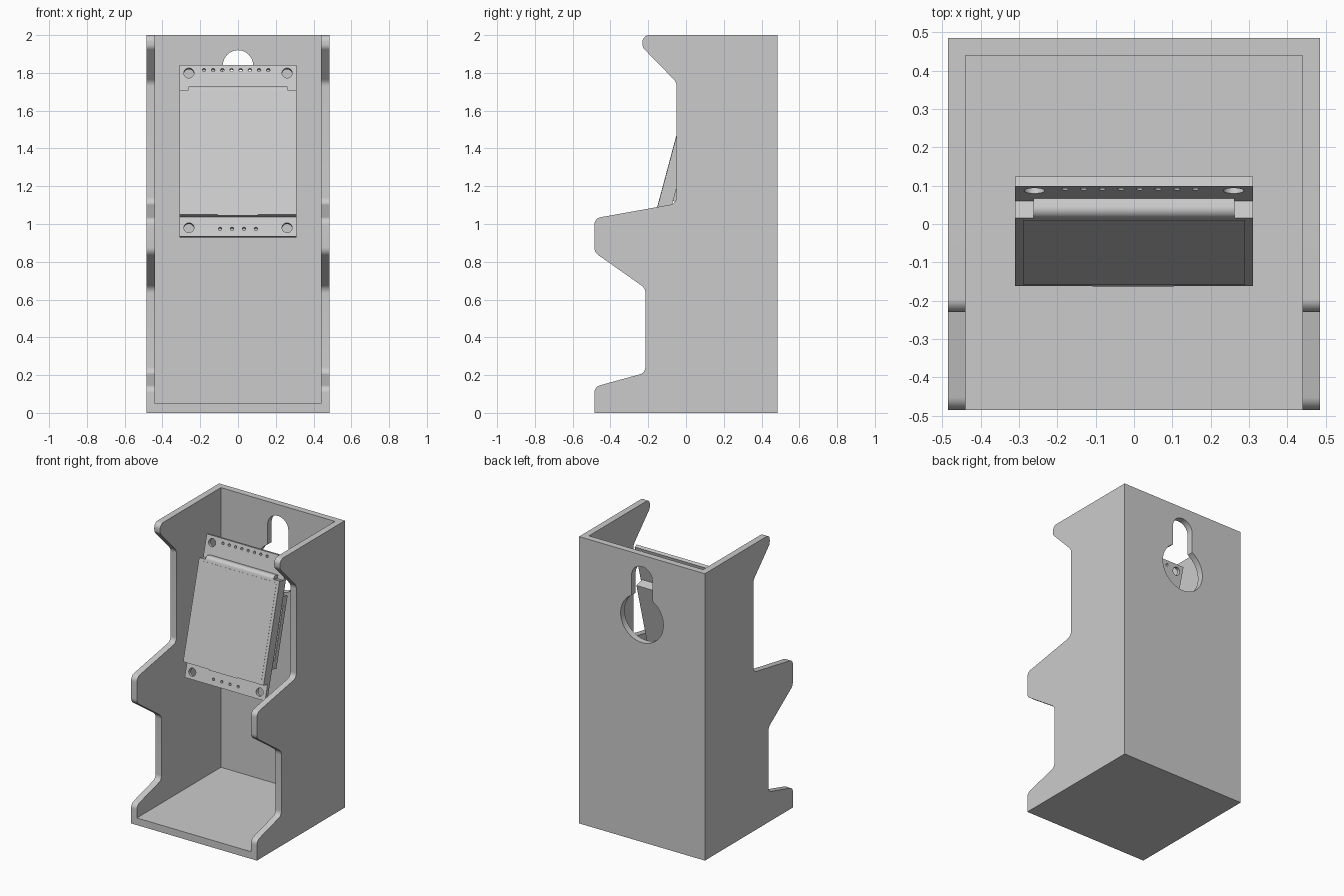
import bpy, math
from mathutils import Vector, Matrix

cube = bpy.data.objects.get("Cube")
if cube:
    bpy.data.objects.remove(cube, do_unlink=True)

GREY = (0.6, 0.6, 0.6, 1)
mat = bpy.data.materials.new("plain_grey")
mat.use_nodes = True
mat.diffuse_color = GREY
mat.node_tree.nodes["Principled BSDF"].inputs["Base Color"].default_value = GREY

TILT = Matrix.Translation((0, -0.145, 0.935)) @ Matrix.Rotation(math.radians(75), 4, "X")


def fillet(points, steps=8):
    """Round each (y, z, radius) corner of a closed outline."""
    out = []
    for i, (y, z, r) in enumerate(points):
        p = Vector((y, z))
        if r == 0:
            out.append(p)
            continue
        a = (Vector(points[i - 1][:2]) - p).normalized()
        b = (Vector(points[(i + 1) % len(points)][:2]) - p).normalized()
        half = a.angle(b) / 2
        centre = p + (a + b).normalized() * (r / math.sin(half))
        start = p + a * (r / math.tan(half)) - centre
        end = p + b * (r / math.tan(half)) - centre
        for k in range(steps + 1):
            t = k / steps
            out.append(centre + (start * (1 - t) + end * t).normalized() * r)
    return out


def extrude(name, outline, axis, lo, hi, place=None):
    """Solid from a 2D outline, swept along the given axis from lo to hi."""
    def point(p, d):
        c = list(p)
        c.insert(axis, d)
        return c
    n = len(outline)
    verts = [point(p, lo) for p in outline] + [point(p, hi) for p in outline]
    faces = [list(range(n)), list(range(2 * n - 1, n - 1, -1))]
    faces += [[i, i + n, (i + 1) % n + n, (i + 1) % n] for i in range(n)]
    mesh = bpy.data.meshes.new(name)
    mesh.from_pydata(verts, [], faces)
    mesh.materials.append(mat)
    obj = bpy.data.objects.new(name, mesh)
    bpy.context.collection.objects.link(obj)
    bpy.context.view_layer.objects.active = obj
    bpy.ops.object.select_all(action="DESELECT")
    obj.select_set(True)
    bpy.ops.object.mode_set(mode="EDIT")
    bpy.ops.mesh.select_all(action="SELECT")
    bpy.ops.mesh.normals_make_consistent(inside=False)
    bpy.ops.object.mode_set(mode="OBJECT")
    if place:
        obj.matrix_world = place
    return obj


def box(name, x, y, z, place=None):
    corners = [(x[0], y[0]), (x[1], y[0]), (x[1], y[1]), (x[0], y[1])]
    return extrude(name, corners, 2, z[0], z[1], place)


def circle(x, y, r, n=24):
    return [(x + r * math.cos(2 * math.pi * i / n), y + r * math.sin(2 * math.pi * i / n))
            for i in range(n)]


def cut(target, cutters):
    """Subtract the cutters, bake the result and remove them."""
    bpy.context.view_layer.objects.active = target
    for c in cutters:
        c.hide_render = True
        mod = target.modifiers.new("cut", "BOOLEAN")
        mod.operation = "DIFFERENCE"
        mod.solver = "EXACT"
        mod.object = c
        bpy.ops.object.modifier_apply(modifier=mod.name)
        bpy.data.objects.remove(c, do_unlink=True)


def smooth(obj):
    bpy.ops.object.select_all(action="DESELECT")
    obj.select_set(True)
    bpy.context.view_layer.objects.active = obj
    bpy.ops.object.shade_smooth_by_angle(angle=math.radians(25))


# Housing: side outline swept across the width, then hollowed
W, INNER = 0.485, 0.44
side = fillet([
    (W, 0, 0), (-W, 0, 0), (-W, 0.138, 0.04), (-0.215, 0.212, 0.04),
    (-0.215, 0.66, 0.05), (-W, 0.85, 0.05), (-W, 1.03, 0.04), (-0.05, 1.108, 0.04),
    (-0.05, 1.75, 0.05), (-0.23, 1.935, 0.04), (-0.23, 2, 0.035), (W, 2, 0)])
housing = extrude("housing", side, 0, -W, W)
cavity = box("cavity_cutter", (-INNER, INNER), (-1, INNER), (0.05, 3))

# Keyhole for hanging: round opening with a narrow slot above
R, r, low, high = 0.165, 0.08, 1.555, 1.84
a0 = math.acos(r / R)
keyhole = []
for i in range(41):
    a = math.pi - a0 + (math.pi + 2 * a0) * i / 40
    keyhole.append((R * math.cos(a), low + R * math.sin(a)))
for i in range(21):
    a = math.pi * i / 20
    keyhole.append((r * math.cos(a), high + r * math.sin(a)))
cut(housing, [cavity, extrude("keyhole_cutter", keyhole, 1, 0.3, 0.6)])
smooth(housing)

# Tilted circuit board with mounting holes and pin holes
board = box("circuit_board", (-0.31, 0.31), (0, 0.94), (-0.026, 0), TILT)
holes = [(sx * 0.26, v, 0.027) for sx in (-1, 1) for v in (0.047, 0.895)]
holes += [(-0.18 + 0.0486 * i, 0.911, 0.009) for i in range(8)]
holes += [(-0.095 + 0.0633 * i, 0.041, 0.009) for i in range(4)]
cut(board, [extrude("hole_cutter", circle(*h), 2, -0.1, 0.1, TILT) for h in holes])
smooth(board)

# Screen slab, its rounded upper fold, viewing area and lower tab
box("screen", (-0.31, 0.31), (0.107, 0.79), (0, 0.046), TILT)
fold = fillet([(0.78, 0, 0), (0.815, 0, 0), (0.815, 0.046, 0.025), (0.78, 0.046, 0)])
smooth(extrude("screen_fold", fold, 0, -0.262, 0.262, TILT))
box("viewing_area", (-0.29, 0.29), (0.125, 0.775), (0.046, 0.0475), TILT)
box("screen_tab", (-0.108, 0.105), (0.102, 0.112), (0.036, 0.046), TILT)

# Card reader on the back of the board, with a slot in its side
reader = box("card_reader", (-0.29, 0.3), (0.2, 0.68), (-0.09, -0.026), TILT)
cut(reader, [box("slot_cutter", (0.2, 0.4), (0.26, 0.62), (-0.055, -0.034), TILT)])
